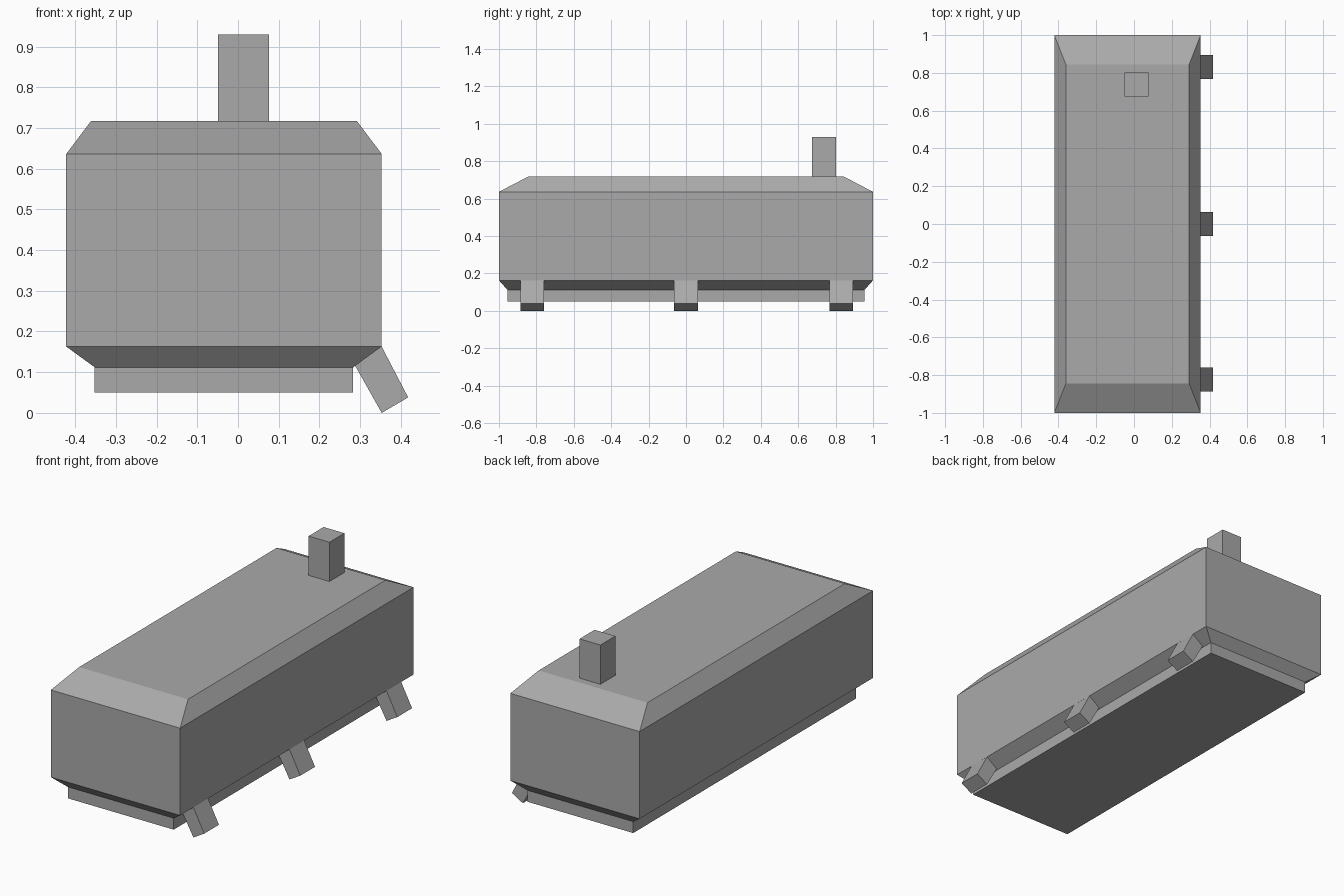
import bpy
import bmesh

cube = bpy.data.objects.get("Cube")
if cube:
    bpy.data.objects.remove(cube, do_unlink=True)

grey = bpy.data.materials.new("plain_grey")
grey.use_nodes = True
colour = (0.4, 0.4, 0.4, 1)
grey.diffuse_color = colour
grey.node_tree.nodes["Principled BSDF"].inputs["Base Color"].default_value = colour


def loft(name, rings):
    """Skin a stack of four-sided rings and cap both ends."""
    bm = bmesh.new()
    loops = [[bm.verts.new(p) for p in ring] for ring in rings]
    for low, high in zip(loops, loops[1:]):
        for i in range(4):
            j = (i + 1) % 4
            bm.faces.new((low[i], low[j], high[j], high[i]))
    bm.faces.new(loops[0][::-1])
    bm.faces.new(loops[-1])
    bmesh.ops.recalc_face_normals(bm, faces=bm.faces)
    mesh = bpy.data.meshes.new(name)
    bm.to_mesh(mesh)
    bm.free()
    mesh.materials.append(grey)
    obj = bpy.data.objects.new(name, mesh)
    bpy.context.collection.objects.link(obj)
    return obj


def rect(x0, x1, y0, y1, z):
    return [(x0, y0, z), (x1, y0, z), (x1, y1, z), (x0, y1, z)]


# Hull with chamfered bottom and sloped roof edges
loft("body", [
    rect(-0.352, 0.283, -0.955, 0.955, 0.112),
    rect(-0.422, 0.353, -1, 1, 0.163),
    rect(-0.422, 0.353, -1, 1, 0.636),
    rect(-0.361, 0.292, -0.845, 0.845, 0.717),
])

# Plinth under the hull
loft("base_plate", [rect(-0.352, 0.283, -0.955, 0.955, z) for z in (0.05, 0.112)])

# Square stack on the roof
loft("chimney", [rect(-0.049, 0.076, 0.675, 0.803, z) for z in (0.717, 0.93)])

# Three splayed feet along one side, sunk slightly into the hull
foot_profile = [(0.353, 0), (0.418, 0.038), (0.344, 0.18), (0.277, 0.135)]
for label, y in (("front", -0.823), ("middle", 0), ("back", 0.831)):
    loft(label + "_foot", [[(x, y + d, z) for x, z in foot_profile]
                           for d in (-0.063, 0.063)])
